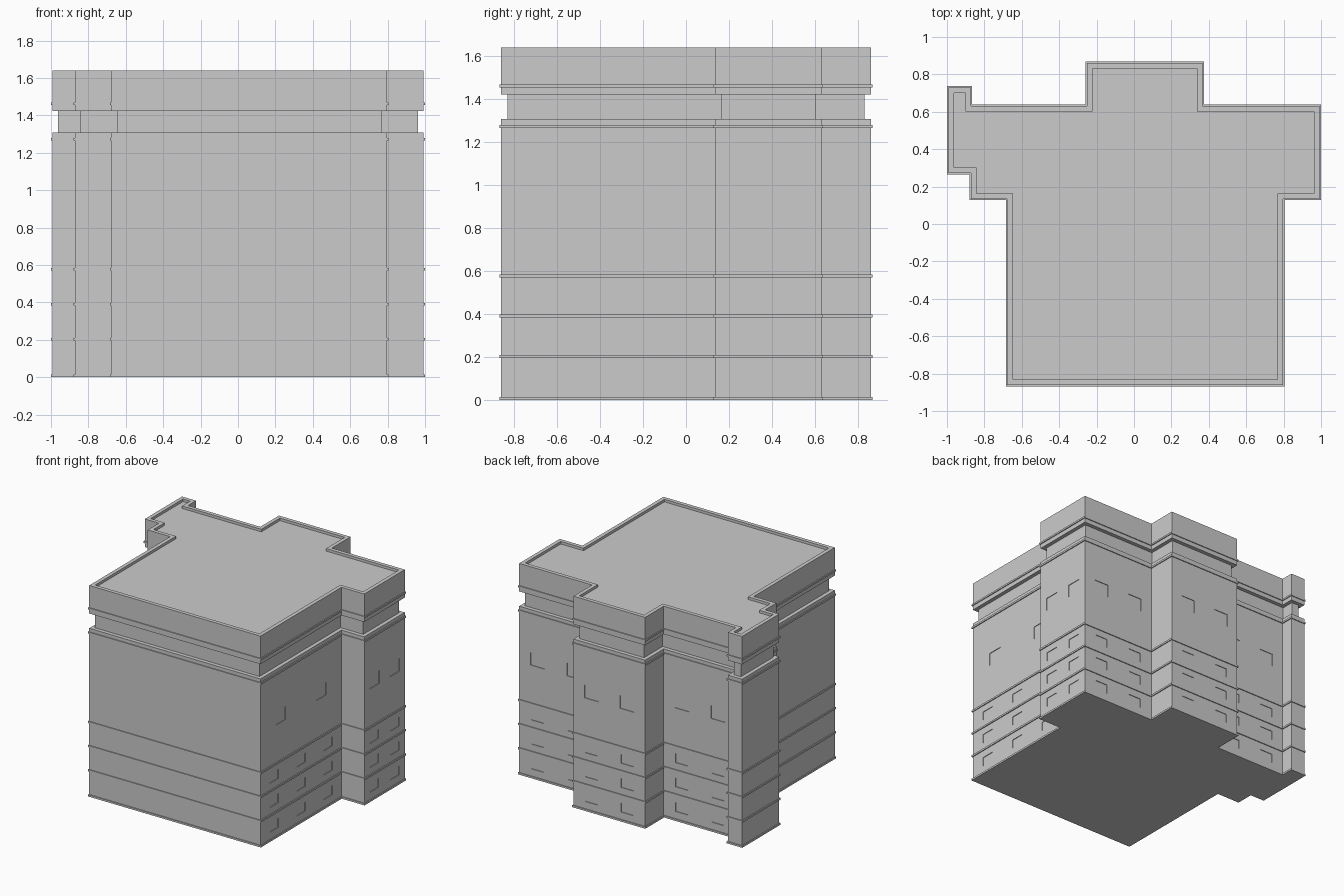
import bpy, bmesh
from mathutils import Vector, Matrix

if "Cube" in bpy.data.objects:
    bpy.data.objects.remove(bpy.data.objects["Cube"])

# Wall footprint, counter-clockwise, right angles only
PLAN = [Vector(p) for p in [
    (-0.678, -0.861), (0.797, -0.861), (0.797, 0.134), (0.993, 0.134),
    (0.993, 0.632), (0.366, 0.632), (0.366, 0.861), (-0.251, 0.861),
    (-0.251, 0.632), (-0.872, 0.632), (-0.872, 0.73), (-0.993, 0.73),
    (-0.993, 0.272), (-0.872, 0.272), (-0.872, 0.134), (-0.678, 0.134)]]


def offset_plan(d):
    """Footprint moved outwards by d with mitred corners."""
    out = []
    for i, p in enumerate(PLAN):
        a = (p - PLAN[i - 1]).normalized()
        b = (PLAN[(i + 1) % len(PLAN)] - p).normalized()
        out.append(p + d * Vector((a.y + b.y, -a.x - b.x)))
    return out


def loft(name, profile, closed=False):
    """Sweep an (offset, z) profile around the footprint."""
    bm = bmesh.new()
    rings = [[bm.verts.new((p.x, p.y, z)) for p in offset_plan(d)] for d, z in profile]
    pairs = list(zip(rings, rings[1:]))
    if closed:
        pairs.append((rings[-1], rings[0]))
    else:
        bm.faces.new(rings[0][::-1])
        bm.faces.new(rings[-1])
    n = len(PLAN)
    for lo, hi in pairs:
        for i in range(n):
            j = (i + 1) % n
            bm.faces.new((lo[i], lo[j], hi[j], hi[i]))
    bmesh.ops.recalc_face_normals(bm, faces=bm.faces)
    return finish(name, bm)


def finish(name, bm):
    me = bpy.data.meshes.new(name)
    bm.to_mesh(me)
    bm.free()
    ob = bpy.data.objects.new(name, me)
    bpy.context.collection.objects.link(ob)
    return ob


# Walls with recessed neck band, parapet and sunken roof
walls = loft("walls_and_roof", [
    (0, 0), (0, 1.307), (-0.03, 1.307), (-0.03, 1.422),
    (0, 1.422), (0, 1.64), (-0.03, 1.64), (-0.03, 1.62)])

# Shallow window recesses on the right and back walls
DEPTH = 0.005
cut = bmesh.new()


def window_row(edge, count, z, w, h):
    a, b = PLAN[edge], PLAN[edge + 1]
    for k in range(count):
        c = a.lerp(b, (k + 0.5) / count)
        along_x = abs(b.x - a.x) > abs(b.y - a.y)
        size = (w, 2 * DEPTH, h) if along_x else (2 * DEPTH, w, h)
        bmesh.ops.create_cube(cut, size=1, matrix=Matrix.Translation((c.x, c.y, z))
                              @ Matrix.Diagonal((*size, 1)))


for edge, small in ((1, 3), (3, 2), (4, 2), (6, 2), (8, 2)):
    for z in (0.105, 0.297, 0.485):
        window_row(edge, small, z, 0.105, 0.07)
    window_row(edge, 2, 0.925, 0.12, 0.1)

cutter = finish("window_cutter", cut)
cutter.hide_render = True
mod = walls.modifiers.new("windows", 'BOOLEAN')
mod.operation = 'DIFFERENCE'
mod.solver = 'EXACT'
mod.object = cutter
bpy.context.view_layer.objects.active = walls
bpy.ops.object.modifier_apply(modifier=mod.name)
bpy.data.objects.remove(cutter)

# Thin ledges between floors and at the cornice
for name, z0, z1 in (("base_ledge", 0, 0.014), ("first_floor_ledge", 0.195, 0.209),
                     ("second_floor_ledge", 0.384, 0.397), ("third_floor_ledge", 0.57, 0.584),
                     ("lower_cornice", 1.266, 1.28), ("upper_cornice", 1.455, 1.468)):
    loft(name, [(0, z0), (0.007, z0), (0.007, z1), (0, z1)], closed=True)
